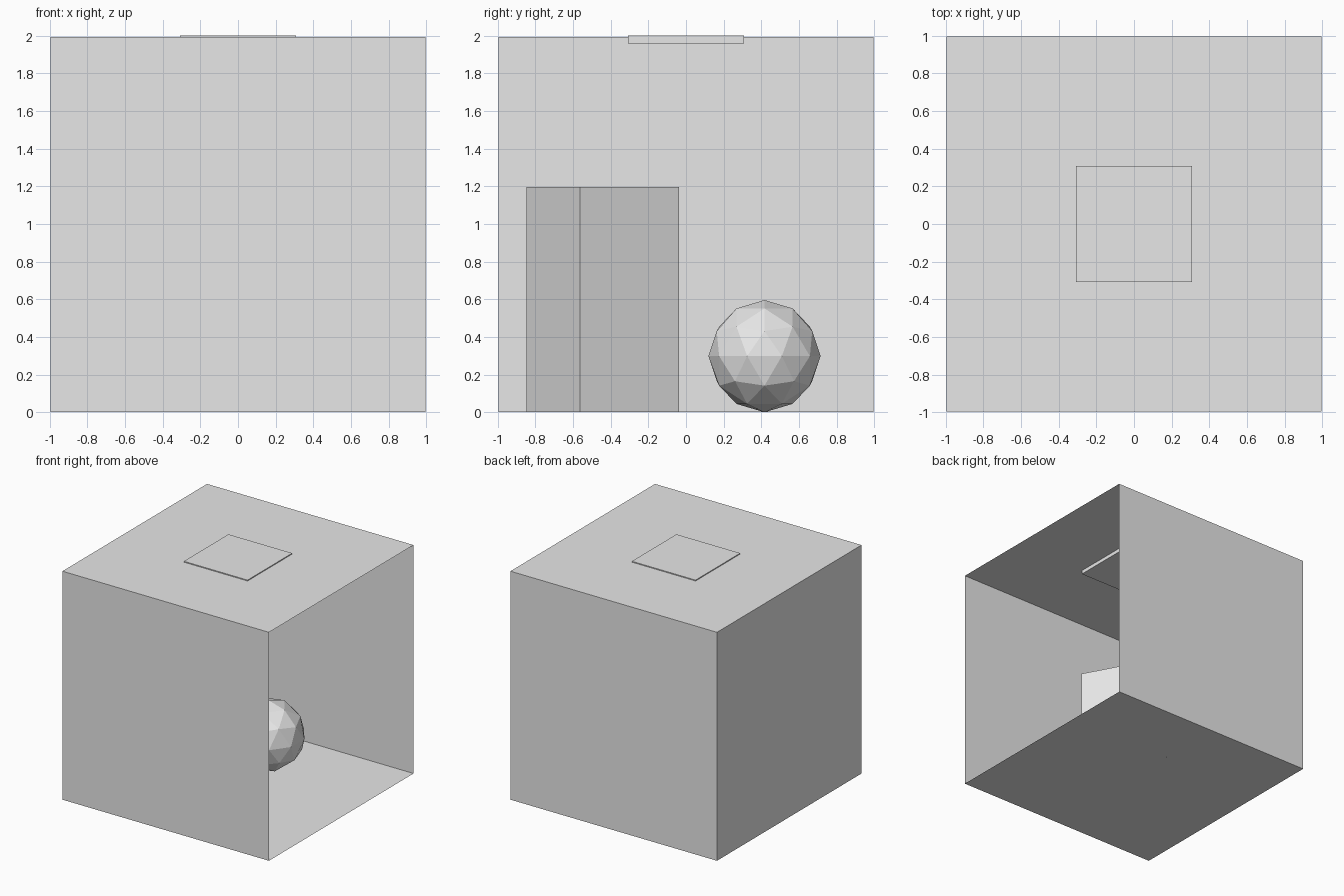
import bpy
import bmesh
from math import radians
from mathutils import Matrix, Vector

default_cube = bpy.data.objects.get("Cube")
if default_cube:
    bpy.data.objects.remove(default_cube, do_unlink=True)

# One plain grey for every part
grey = bpy.data.materials.new("light_grey")
grey.use_nodes = True
GREY = (0.8, 0.8, 0.8, 1)
grey.diffuse_color = GREY
grey.node_tree.nodes["Principled BSDF"].inputs["Base Color"].default_value = GREY


def add_part(name, bm, location, turn=0):
    mesh = bpy.data.meshes.new(name)
    bm.to_mesh(mesh)
    bm.free()
    mesh.materials.append(grey)
    part = bpy.data.objects.new(name, mesh)
    part.location = location
    part.rotation_euler.z = turn
    bpy.context.collection.objects.link(part)
    return part


def box_mesh(size):
    bm = bmesh.new()
    bmesh.ops.create_cube(bm, size=1, matrix=Matrix.Diagonal(Vector(size).to_4d()))
    return bm


FLOOR = 0.002
ROOM = 1.99

# Thin-walled room, open on the +x side
room = box_mesh((ROOM, ROOM, ROOM))
open_side = [f for f in room.faces if f.normal.x > 0.5]
bmesh.ops.delete(room, geom=open_side, context='FACES_ONLY')
add_part("room_shell", room, (0, 0, FLOOR + ROOM / 2))

# Ceiling panel standing just proud of the roof
add_part("ceiling_panel", box_mesh((0.614, 0.614, 0.04)), (0, 0, 1.98))

# Tall turned block
HEIGHT = 1.195
add_part("tall_block", box_mesh((0.597, 0.597, HEIGHT)),
         (-0.31, -0.443, FLOOR + HEIGHT / 2), radians(28.6))

# Faceted ball resting on the floor
ball = bmesh.new()
bmesh.ops.create_icosphere(ball, subdivisions=2, radius=0.298)
add_part("faceted_ball", ball, (0, 0.417, 0.298))
